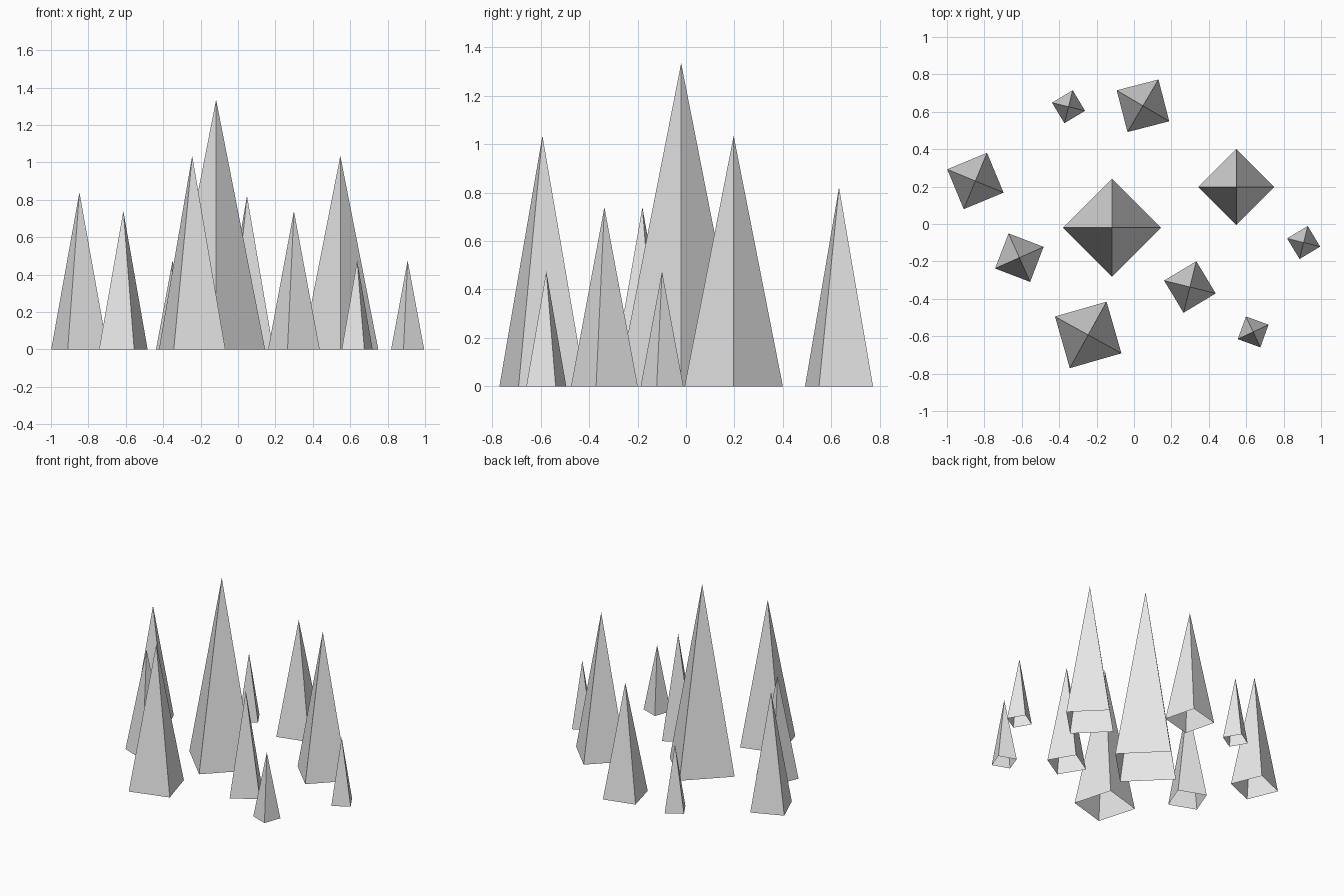
import bpy
import bmesh
import math
from mathutils import Matrix

cube = bpy.data.objects.get("Cube")
if cube:
    bpy.data.objects.remove(cube, do_unlink=True)

grey = bpy.data.materials.new("plain_grey")
grey.use_nodes = True
grey.diffuse_color = (0.8, 0.8, 0.8, 1)
grey.node_tree.nodes["Principled BSDF"].inputs["Base Color"].default_value = (0.8, 0.8, 0.8, 1)


def spike(name, x, y, radius, height, turn):
    """Four-sided pyramid, open underneath, one corner at the given angle."""
    bm = bmesh.new()
    place = Matrix.Translation((x, y, height / 2)) @ Matrix.Rotation(math.radians(turn), 4, "Z")
    bmesh.ops.create_cone(bm, cap_ends=False, segments=4, radius1=radius,
                          radius2=0, depth=height, matrix=place)
    bmesh.ops.remove_doubles(bm, verts=bm.verts, dist=0.0001)
    bmesh.ops.recalc_face_normals(bm, faces=bm.faces)
    mesh = bpy.data.meshes.new(name)
    bm.to_mesh(mesh)
    bm.free()
    mesh.materials.append(grey)
    obj = bpy.data.objects.new(name, mesh)
    bpy.context.collection.objects.link(obj)


# Tall central spike and the two large ones
spike("center_spike", -0.117, -0.02, 0.262, 1.335, 0)
spike("large_spike_left", 0.547, 0.197, 0.203, 1.035, 0)
spike("large_spike_front", -0.245, -0.593, 0.203, 1.035, 61)

# Medium spikes
spike("medium_spike_right", -0.848, 0.23, 0.163, 0.84, 67.5)
spike("medium_spike_back", 0.048, 0.632, 0.163, 0.822, 59.5)
spike("medium_spike_front_right", -0.613, -0.18, 0.142, 0.74, 114)
spike("medium_spike_front_left", 0.299, -0.337, 0.142, 0.74, 76)

# Small spikes
spike("small_spike_back", -0.35, 0.627, 0.091, 0.475, 76)
spike("small_spike_left", 0.907, -0.099, 0.091, 0.475, 76)
spike("small_spike_front", 0.637, -0.577, 0.091, 0.475, 115)
